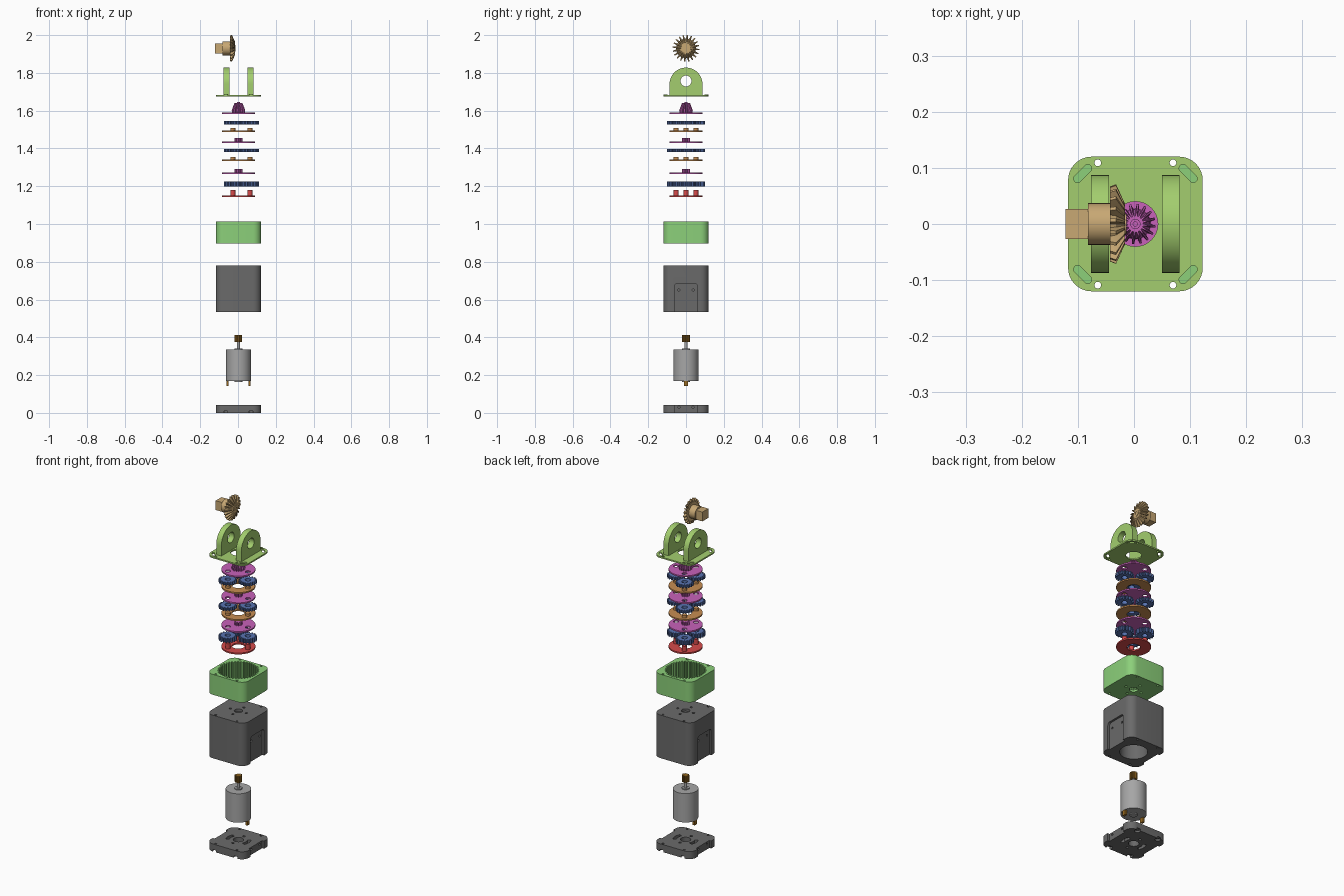
import bpy, bmesh
from math import sin, cos, pi, radians
from mathutils import Matrix, Vector

if "Cube" in bpy.data.objects:
    bpy.data.objects.remove(bpy.data.objects["Cube"])

CX = 0.0025                       # axis of the stack
SIDEWAYS = Matrix(((0, 0, 1), (1, 0, 0), (0, 1, 0))).to_4x4()   # profile in YZ, depth along X


def material(name, *rgb):
    col = [((c / 255 + 0.055) / 1.055) ** 2.4 for c in rgb] + [1]
    m = bpy.data.materials.new(name)
    m.use_nodes = True
    m.diffuse_color = col
    m.node_tree.nodes["Principled BSDF"].inputs["Base Color"].default_value = col
    return m


TAN = material("tan", 200, 168, 116)
LIME = material("lime", 163, 206, 110)
MAGENTA = material("magenta", 200, 98, 186)
BLUE = material("blue", 88, 116, 178)
ORANGE = material("orange", 200, 142, 82)
RED = material("red", 214, 74, 74)
GREEN = material("green", 140, 208, 122)
DARK = material("dark grey", 106, 106, 106)
SILVER = material("silver", 166, 166, 166)
BRASS = material("brass", 152, 106, 32)


# ---- outlines -------------------------------------------------------------
def arc(r, a0, a1, n, x=0, y=0):
    return [(x + r * cos(a0 + (a1 - a0) * i / n), y + r * sin(a0 + (a1 - a0) * i / n))
            for i in range(n + 1)]


def circle(r, x=0, y=0, n=32):
    return arc(r, 0, 2 * pi, n, x, y)[:-1]


def gear(n, root, tip, x=0, y=0):
    pts = []
    for i in range(n):
        for f, r in ((0, root), (0.38, root), (0.55, tip), (0.83, tip)):
            a = 2 * pi * (i + f) / n
            pts.append((x + r * cos(a), y + r * sin(a)))
    return pts


def rounded(w, h, r, x=0, y=0):
    pts = []
    for k, (sx, sy) in enumerate(((1, 1), (-1, 1), (-1, -1), (1, -1))):
        pts += arc(r, k * pi / 2, (k + 1) * pi / 2, 8, x + sx * (w - r), y + sy * (h - r))
    return pts


def rect(w, h, x=0, y=0):
    return [(x - w, y - h), (x + w, y - h), (x + w, y + h), (x - w, y + h)]


def slot(half, r, x, y, ang):
    c, s = cos(ang), sin(ang)
    pts = arc(r, -pi / 2, pi / 2, 8, half) + arc(r, pi / 2, 3 * pi / 2, 8, -half)
    return [(x + c * u - s * v, y + s * u + c * v) for u, v in pts]


def arc_slot(r0, r1, mid, half):
    return arc(r0, mid - half, mid + half, 10) + arc(r1, mid + half, mid - half, 10)


# ---- solids ---------------------------------------------------------------
def prism(bm, z0, z1, loops):
    """Extrude an outline with holes from z0 to z1."""
    edges = []
    for loop in loops:
        vs = [bm.verts.new((x, y, z0)) for x, y in loop]
        edges += [bm.edges.new((vs[i - 1], vs[i])) for i in range(len(vs))]
    faces = [f for f in bmesh.ops.triangle_fill(bm, edges=edges, use_beauty=True,
             normal=Vector((0, 0, 1)))["geom"] if isinstance(f, bmesh.types.BMFace)]
    top = bmesh.ops.extrude_face_region(bm, geom=faces, use_keep_orig=True)["geom"]
    for v in top:
        if isinstance(v, bmesh.types.BMVert):
            v.co.z = z1


def loft(bm, sections):
    """Skin matching outlines given as (z, outline)."""
    rings = [[bm.verts.new((x, y, z)) for x, y in loop] for z, loop in sections]
    for a, b in zip(rings, rings[1:]):
        for i in range(len(a)):
            bm.faces.new((a[i - 1], a[i], b[i], b[i - 1]))
    bm.faces.new(rings[0])
    bm.faces.new(rings[-1])


def part(name, mat, layers=(), sections=None, matrix=None, loc=(CX, 0, 0)):
    bm = bmesh.new()
    for z0, z1, *loops in layers:
        prism(bm, z0, z1, loops)
    if sections:
        loft(bm, sections)
    if matrix:
        bm.transform(matrix)
    bmesh.ops.recalc_face_normals(bm, faces=bm.faces)
    me = bpy.data.meshes.new(name)
    bm.to_mesh(me)
    bm.free()
    me.materials.append(mat)
    ob = bpy.data.objects.new(name, me)
    ob.location = loc
    bpy.context.collection.objects.link(ob)
    return ob


def cut(target, cutters):
    bpy.context.view_layer.update()
    bpy.context.view_layer.objects.active = target
    for c in cutters:
        m = target.modifiers.new("cut", 'BOOLEAN')
        m.operation, m.solver, m.object = 'DIFFERENCE', 'EXACT', c
        bpy.ops.object.modifier_apply(modifier=m.name)
        bpy.data.objects.remove(c)


BODY = rounded(0.12, 0.12, 0.042)
CORNERS = [(sx * 0.067, sy * 0.109) for sx in (1, -1) for sy in (1, -1)]
SCREWS = [circle(0.006, x, y, 16) for x, y in CORNERS]
PLANETS = [(0.06 * cos(k * 2 * pi / 3), 0.06 * sin(k * 2 * pi / 3)) for k in range(3)]


def side_cutters(z0, z1, hole_z, round_top):
    """Recess and two screw holes for both X sides."""
    out = []
    h = (z1 - z0) / 2
    for s in (1, -1):
        out.append(part("recess_cutter", DARK, [(s * 0.108, s * 0.15, rounded(0.06, h, round_top, 0, z0 + h))],
                        matrix=SIDEWAYS))
        for y in (0.038, -0.038):
            out.append(part("hole_cutter", DARK, [(s * 0.09, s * 0.15, circle(0.006, y, hole_z, 16))],
                            matrix=SIDEWAYS))
    return out


# ---- base cap -------------------------------------------------------------
base = part("base_cap", DARK, [(0, 0.043, BODY, circle(0.027), arc_slot(0.047, 0.066, 0, 0.5),
                                arc_slot(0.047, 0.066, pi, 0.5), *SCREWS,
                                circle(0.007, 0, 0.05, 16), circle(0.007, 0, -0.05, 16))])
cut(base, side_cutters(-0.05, 0.1, 0.03, 0.01) +
    [part("counterbore_cutter", DARK, [(-0.05, 0.011, circle(0.015, x, y))]) for x, y in CORNERS])

# ---- motor ----------------------------------------------------------------
part("motor_can", SILVER, [(0.17, 0.335, circle(0.066, n=48)), (0.335, 0.34, circle(0.02)),
                           (0.34, 0.376, circle(0.008)), (0.164, 0.17, circle(0.02))])
part("motor_pinion", BRASS, [(0.374, 0.412, gear(10, 0.014, 0.02))])
for side, s in (("left", 1), ("right", -1)):
    part("motor_terminal_" + side, BRASS, [(0.143, 0.17, rect(0.006, 0.01, s * 0.058))])

# ---- motor housing --------------------------------------------------------
mounts = [circle(0.007, 0.05 * cos(a), 0.05 * sin(a), 16) for a in (0, pi / 2, pi, -pi / 2)]
housing = part("motor_housing", DARK, [(0.533, 0.779, BODY, circle(0.022), *mounts, *SCREWS)])
cut(housing, [part("bore_cutter", DARK, [(0.45, 0.765, circle(0.071, n=48))])] +
    side_cutters(0.45, 0.685, 0.65, 0.015))

# ---- ring gear housing ----------------------------------------------------
part("ring_gear_housing", GREEN, [
    (0.896, 0.908, BODY, circle(0.022), *mounts, *SCREWS),
    (0.908, 1.012, BODY, gear(42, 0.097, 0.108), *SCREWS)])

# ---- planetary stages: carrier below, planets, output disc above ----------
DISC = circle(0.088, n=48)
for i, (mat, pin_z, pin_top, gear_z, gear_top) in enumerate((
        (RED, 1.142, 1.18, 1.199, 1.224), (ORANGE, 1.333, 1.355, 1.381, 1.398),
        (ORANGE, 1.488, 1.509, 1.527, 1.544))):
    stage = str(i + 1)
    part("pin_carrier_" + stage, mat, [(pin_z, pin_z + 0.008, DISC, circle(0.034))] +
         [(pin_z + 0.008, pin_top, circle(0.0135, x, y, 24)) for x, y in PLANETS])
    for k, (x, y) in enumerate(PLANETS):
        part("planet_gear_%s_%d" % (stage, k + 1), BLUE,
             [(gear_z, gear_top, gear(18, 0.038, 0.0475, x, y), circle(0.015, x, y, 24))])

pin_holes = [circle(0.0135, x, y, 24) for x, y in PLANETS]
for i, z in enumerate((1.265, 1.429)):
    part("sun_disc_%d" % (i + 1), MAGENTA, [(z, z + 0.008, DISC, *pin_holes),
                                            (z + 0.008, z + 0.026, gear(9, 0.014, 0.021))])

# output disc with bevel pinion
part("output_disc", MAGENTA, [(1.582, 1.59, DISC, *pin_holes),
                              (1.59, 1.645, circle(0.009), circle(0.004, n=16))],
     sections=[(1.59, gear(16, 0.027, 0.034)), (1.602, gear(16, 0.026, 0.036)),
               (1.641, gear(16, 0.014, 0.021))])

# ---- bracket --------------------------------------------------------------
slots = [slot(0.013, 0.007, sx * 0.094, sy * 0.09, -sx * sy * radians(45))
         for sx in (1, -1) for sy in (1, -1)]
part("bracket_plate", LIME, [(1.676, 1.684, BODY, circle(0.04), *SCREWS, *slots)] +
     [(1.684, 1.686, circle(0.0105, x, y, 24), circle(0.006, x, y, 16)) for x, y in CORNERS])
ear = [(-0.087, 1.682)] + [(0.087, 1.682)] + arc(0.087, 0, pi, 32, 0, 1.741)
for side, s in (("left", 1), ("right", -1)):
    part("bracket_ear_" + side, LIME, [(s * 0.047, s * 0.079, ear, circle(0.029, 0, 1.757))],
         matrix=SIDEWAYS)

# ---- output bevel gear, lying along X -------------------------------------
part("output_bevel_gear", TAN,
     [(-0.1225, -0.082, rect(0.0265, 0.0265)), (-0.082, -0.042, circle(0.037, n=48)),
      (-0.02, -0.013, circle(0.018), circle(0.008, n=16))],
     sections=[(-0.043, gear(20, 0.052, 0.067)), (-0.032, gear(20, 0.047, 0.071)),
               (-0.016, gear(20, 0.024, 0.036))],
     matrix=SIDEWAYS, loc=(0, 0, 1.93))

# smooth round walls, keep hard edges
bpy.ops.object.select_all(action='DESELECT')
for ob in bpy.context.collection.objects:
    if ob.type == 'MESH':
        ob.select_set(True)
        bpy.context.view_layer.objects.active = ob
bpy.ops.object.shade_smooth_by_angle(angle=radians(30))
